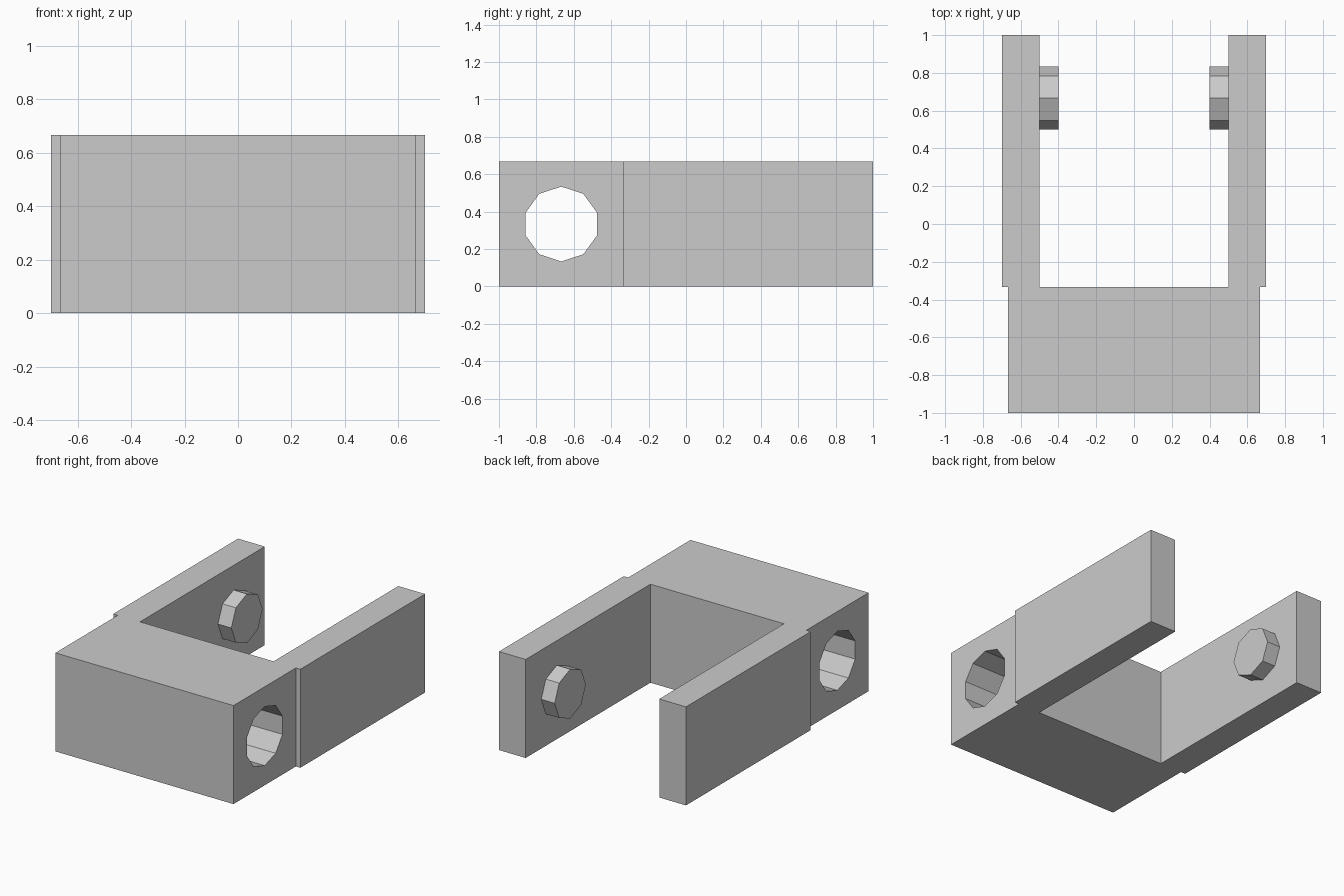
import bpy
import math
from mathutils import Matrix

if "Cube" in bpy.data.objects:
    bpy.data.objects.remove(bpy.data.objects["Cube"], do_unlink=True)

HEIGHT = 2 / 3
MID_Z = HEIGHT / 2
BLOCK_BACK = -1 / 3

grey = bpy.data.materials.new("plain grey")
grey.use_nodes = True
colour = (0.6, 0.6, 0.6, 1)
grey.diffuse_color = colour
grey.node_tree.nodes["Principled BSDF"].inputs["Base Color"].default_value = colour


def box(name, x0, x1, y0, y1):
    """Full-height box between the given x and y limits."""
    bpy.ops.mesh.primitive_cube_add(size=1)
    ob = bpy.context.object
    ob.name = name
    ob.data.transform(Matrix.Translation(((x0 + x1) / 2, (y0 + y1) / 2, MID_Z))
                      @ Matrix.Diagonal((x1 - x0, y1 - y0, HEIGHT, 1)))
    ob.data.materials.append(grey)
    return ob


def cross_prism(name, sides, radius, x0, x1, y):
    """Flat-sided prism along x with a corner pointing straight up."""
    bpy.ops.mesh.primitive_cylinder_add(vertices=sides, radius=radius, depth=x1 - x0)
    ob = bpy.context.object
    ob.name = name
    # The first corner lies on +y; turning about y then x brings it to +z.
    turn = Matrix.Rotation(math.pi / 2, 4, 'X') @ Matrix.Rotation(math.pi / 2, 4, 'Y')
    ob.data.transform(Matrix.Translation(((x0 + x1) / 2, y, MID_Z)) @ turn)
    ob.data.materials.append(grey)
    return ob


# Connecting block with a ten-sided hole running from side to side
block = box("block", -2 / 3, 2 / 3, -1, BLOCK_BACK)
cutter = cross_prism("hole_cutter", 10, 0.2, -1, 1, -2 / 3)
cutter.hide_render = True
hole = block.modifiers.new("hole", 'BOOLEAN')
hole.operation = 'DIFFERENCE'
hole.solver = 'EXACT'
hole.object = cutter
bpy.context.view_layer.objects.active = block
bpy.ops.object.modifier_apply(modifier=hole.name)
bpy.data.objects.remove(cutter, do_unlink=True)

# Two arms, each with an eight-sided peg on its inner face
for side, sign in (("left", 1), ("right", -1)):
    inner, outer, tip = 0.5 * sign, 0.7 * sign, 0.4 * sign
    box(side + "_arm", min(inner, outer), max(inner, outer), BLOCK_BACK, 1)
    cross_prism(side + "_peg", 8, 1 / 6, min(inner, tip), max(inner, tip), 2 / 3)
